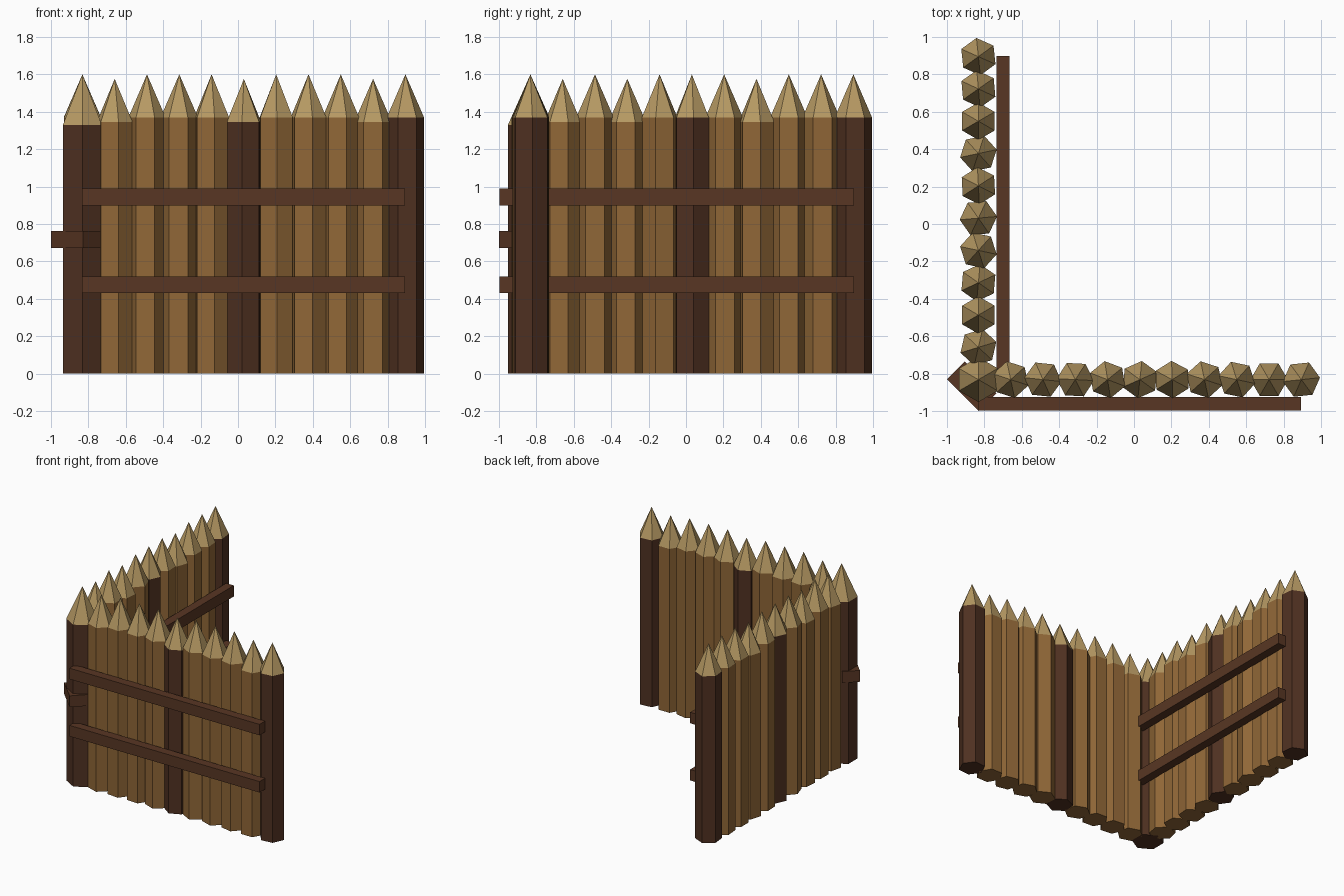
import bpy, bmesh
from math import radians, cos, sin, pi

if "Cube" in bpy.data.objects:
    bpy.data.objects.remove(bpy.data.objects["Cube"])


def material(name, rgb):
    m = bpy.data.materials.new(name)
    m.diffuse_color = (*rgb, 1)
    m.use_nodes = True
    m.node_tree.nodes["Principled BSDF"].inputs["Base Color"].default_value = m.diffuse_color
    return m


WOOD = material("light_wood", (0.28, 0.135, 0.038))
DARK = material("dark_wood", (0.078, 0.030, 0.015))
RAIL = material("rail_wood", (0.098, 0.037, 0.017))
TIP = material("cut_wood", (0.47, 0.32, 0.125))


def finish(bm, name, mats):
    bmesh.ops.recalc_face_normals(bm, faces=bm.faces[:])
    me = bpy.data.meshes.new(name)
    bm.to_mesh(me)
    bm.free()
    for m in mats:
        me.materials.append(m)
    ob = bpy.data.objects.new(name, me)
    bpy.context.collection.objects.link(ob)
    return ob


def stake(name, x, y, turn, r, shoulder, tip, wood):
    """Hexagonal post with a pointed, lighter top."""
    bm = bmesh.new()
    ring = [(x + r * cos(radians(turn) + i * pi / 3),
             y + r * sin(radians(turn) + i * pi / 3)) for i in range(6)]
    low = [bm.verts.new((*p, 0)) for p in ring]
    top = [bm.verts.new((*p, shoulder)) for p in ring]
    apex = bm.verts.new((x, y, tip))
    bm.faces.new(low[::-1])
    for i in range(6):
        j = (i + 1) % 6
        bm.faces.new((low[i], low[j], top[j], top[i]))
        bm.faces.new((top[i], top[j], apex)).material_index = 1
    finish(bm, name, [wood, TIP])


def rail(name, centre, size, turn=0):
    bm = bmesh.new()
    bmesh.ops.create_cube(bm, size=1)
    bmesh.ops.scale(bm, vec=size, verts=bm.verts)
    ob = finish(bm, name, [RAIL])
    ob.location = centre
    ob.rotation_euler.z = radians(turn)


C = -0.832          # line of both walls
STEP = 0.1727       # stake spacing

# corner post
stake("corner_post", C, C, 30, 0.12, 1.33, 1.6, DARK)

# the two rows of stakes: turn of each hexagon, and which are shorter
front_turns = [42, 54, 57, 39, 24, 32, 42, 48, 60, 6]
side_turns = [17, 30, 25, -12, 5, 33, 12, 30, 35, 36]
rows = (("front", front_turns, (1, 5, 9)), ("side", side_turns, (1, 3, 7)))
for row, turns, short in rows:
    for k, turn in enumerate(turns, 1):
        along = C + k * STEP
        x, y = (along, C) if row == "front" else (C, along)
        drop = 0.024 if k in short else 0
        stake(f"{row}_stake_{k}", x, y, turn, 0.1, 1.37 - drop, 1.6 - drop,
              DARK if k % 5 == 0 else WOOD)

# cross rails: outside on the front wall, inside on the side wall
for level, z in (("lower", 0.475), ("upper", 0.945)):
    rail(f"front_{level}_rail", (0.03, -0.962, z), (1.728, 0.072, 0.09))
    rail(f"side_{level}_rail", (-0.701, 0.033, z), (0.07, 1.728, 0.09))

# diagonal brace block across the corner
rail("corner_brace", (-0.8675, -0.8675, 0.717), (0.24, 0.134, 0.093), -45)
